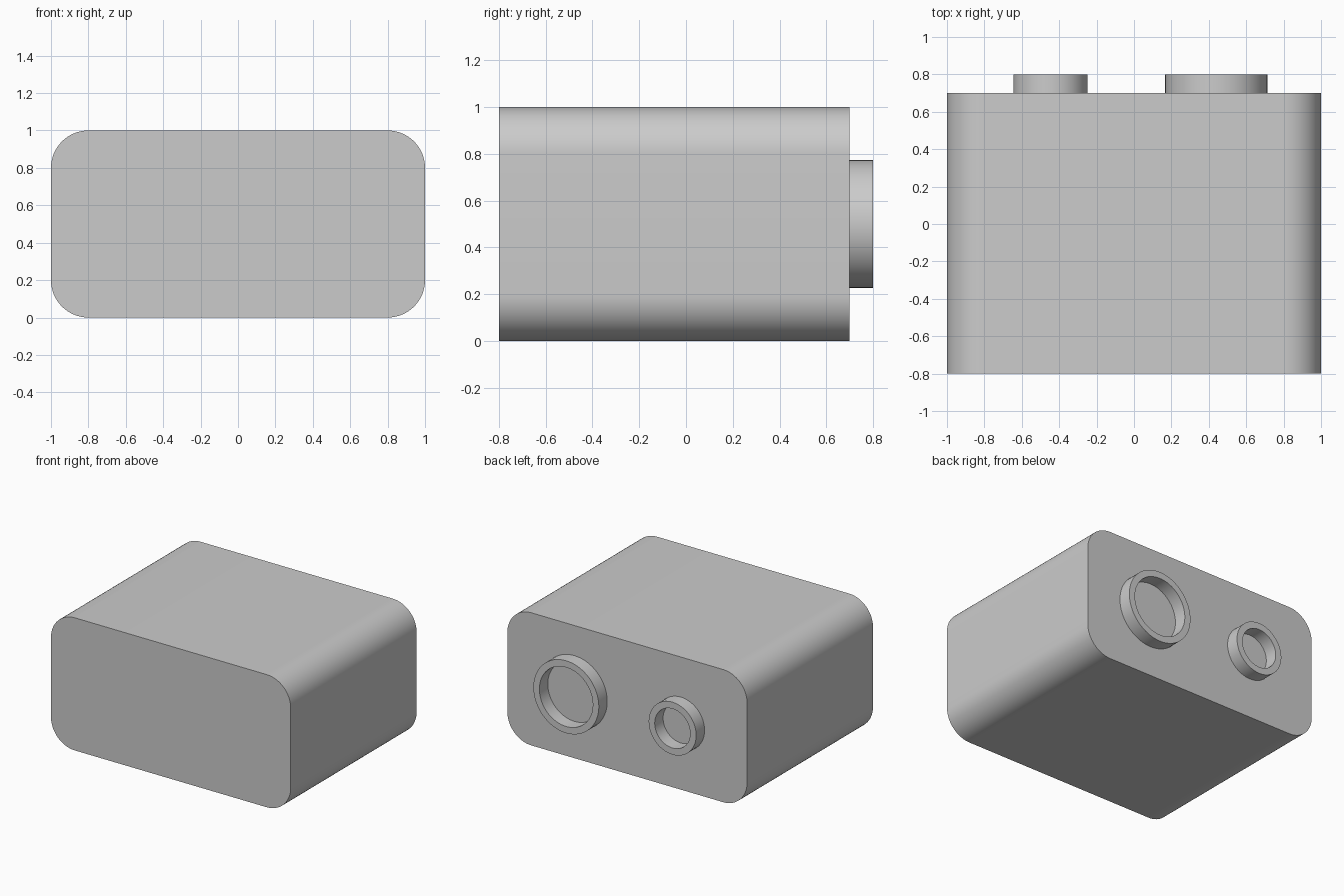
import bpy
import bmesh
import math
from mathutils import Matrix, Vector

default = bpy.data.objects.get("Cube")
if default:
    bpy.data.objects.remove(default, do_unlink=True)

GREY = (0.6, 0.6, 0.6, 1.0)
mat = bpy.data.materials.new("light_grey")
mat.use_nodes = True
mat.diffuse_color = GREY
mat.node_tree.nodes["Principled BSDF"].inputs["Base Color"].default_value = GREY

BACK = 0.7  # y of the body's back face


def add_object(name, bm):
    """Turn a bmesh into a smooth-shaded object with sharp rims."""
    bmesh.ops.recalc_face_normals(bm, faces=bm.faces)
    mesh = bpy.data.meshes.new(name)
    bm.to_mesh(mesh)
    bm.free()
    mesh.materials.append(mat)
    obj = bpy.data.objects.new(name, mesh)
    bpy.context.collection.objects.link(obj)
    bpy.ops.object.select_all(action="DESELECT")
    obj.select_set(True)
    bpy.context.view_layer.objects.active = obj
    bpy.ops.object.shade_smooth_by_angle(angle=math.radians(30))
    return obj


def body():
    """Block with its four front-to-back edges rounded."""
    bm = bmesh.new()
    bmesh.ops.create_cube(bm, size=1)
    bmesh.ops.scale(bm, vec=(2, 1.5, 1), verts=bm.verts)
    bmesh.ops.translate(bm, vec=(0, -0.05, 0.5), verts=bm.verts)
    long_edges = [e for e in bm.edges
                  if abs(e.verts[0].co.y - e.verts[1].co.y) > 1]
    bmesh.ops.bevel(bm, geom=long_edges, offset=0.2, offset_type="OFFSET",
                    segments=16, profile=0.5, affect="EDGES")
    return add_object("body", bm)


def ring(name, x, outer, inner):
    """Short open collar standing out from the back face."""
    bm = bmesh.new()
    # Rectangular wall section, rooted just inside the body
    section = [(inner, -0.01), (outer, -0.01), (outer, 0.1), (inner, 0.1)]
    verts = [bm.verts.new((r, y, 0)) for r, y in section]
    edges = [bm.edges.new((verts[i], verts[(i + 1) % 4])) for i in range(4)]
    bmesh.ops.spin(bm, geom=verts + edges, cent=(0, 0, 0), axis=(0, 1, 0),
                   angle=math.tau, steps=64, use_merge=True)
    bmesh.ops.remove_doubles(bm, verts=bm.verts, dist=0.0001)
    bm.transform(Matrix.Translation(Vector((x, BACK, 0.5))))
    return add_object(name, bm)


body()
ring("large_ring", 0.44, 0.273, 0.223)
ring("small_ring", -0.447, 0.198, 0.148)
